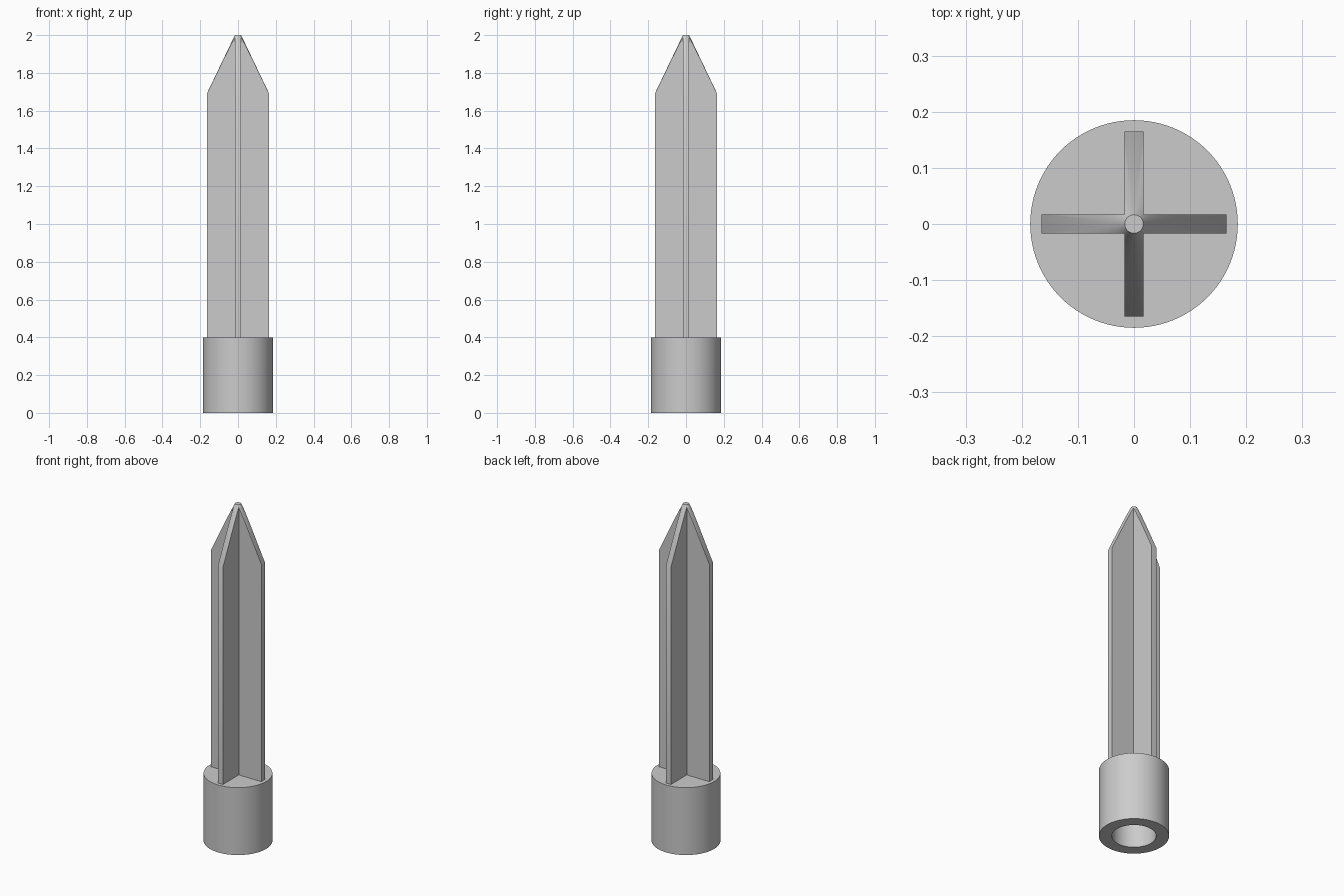
import bpy, bmesh, math

cube = bpy.data.objects.get("Cube")
if cube:
    bpy.data.objects.remove(cube)

COLLAR_R, COLLAR_H = 0.185, 0.4
BORE_R, BORE_DEPTH = 0.117, 0.3
FIN_REACH, FIN_HALF = 0.165, 0.0165
TIP_Z, SHOULDER_Z = 2.0, 1.69

grey = bpy.data.materials.new("plain grey")
grey.use_nodes = True
grey.diffuse_color = (0.6, 0.6, 0.6, 1)
grey.node_tree.nodes["Principled BSDF"].inputs["Base Color"].default_value = grey.diffuse_color


def add_object(name, bm):
    bmesh.ops.recalc_face_normals(bm, faces=bm.faces)
    mesh = bpy.data.meshes.new(name)
    bm.to_mesh(mesh)
    bm.free()
    mesh.materials.append(grey)
    obj = bpy.data.objects.new(name, mesh)
    bpy.context.collection.objects.link(obj)
    return obj


def lathe(name, profile, segments=96):
    """Revolve (radius, z) points about z; both ends lie on the axis."""
    bm = bmesh.new()
    verts = [bm.verts.new((r, 0, z)) for r, z in profile]
    edges = [bm.edges.new(pair) for pair in zip(verts, verts[1:])]
    bmesh.ops.spin(bm, geom=verts + edges, axis=(0, 0, 1), cent=(0, 0, 0),
                   angle=math.tau, steps=segments, use_duplicate=False)
    bmesh.ops.remove_doubles(bm, verts=bm.verts, dist=1e-5)
    return add_object(name, bm)


def smooth(obj):
    bpy.ops.object.select_all(action="DESELECT")
    obj.select_set(True)
    bpy.context.view_layer.objects.active = obj
    bpy.ops.object.shade_smooth_by_angle(angle=math.radians(30))


# Round collar with a blind socket underneath
collar = lathe("collar", [(0, BORE_DEPTH), (BORE_R, BORE_DEPTH), (BORE_R, 0),
                          (COLLAR_R, 0), (COLLAR_R, COLLAR_H), (0, COLLAR_H)])
smooth(collar)

# Cross-shaped shaft: one arm outline turned four times, then extruded
bm = bmesh.new()
outline = []
for turn in range(4):
    c, s = round(math.cos(turn * math.pi / 2)), round(math.sin(turn * math.pi / 2))
    for x, y in ((FIN_REACH, -FIN_HALF), (FIN_REACH, FIN_HALF), (FIN_HALF, FIN_HALF)):
        outline.append(bm.verts.new((x * c - y * s, x * s + y * c, COLLAR_H)))
base = bm.faces.new(outline)
top = bmesh.ops.extrude_face_region(bm, geom=[base])["geom"]
bmesh.ops.translate(bm, vec=(0, 0, TIP_Z + 0.1 - COLLAR_H),
                    verts=[v for v in top if isinstance(v, bmesh.types.BMVert)])
shaft = add_object("cross_shaft", bm)

# Conical point, made by keeping only what lies inside a pointed envelope
slope = (FIN_REACH - FIN_HALF) / (TIP_Z - SHOULDER_Z)
wide_z = SHOULDER_Z - 0.2
wide_r = FIN_REACH + 0.2 * slope
envelope = lathe("point_envelope", [(0, 0.2), (wide_r, 0.2), (wide_r, wide_z),
                                    (FIN_HALF, TIP_Z), (0, TIP_Z)])
cut = shaft.modifiers.new("point", "BOOLEAN")
cut.operation, cut.solver, cut.object = "INTERSECT", "EXACT", envelope
bpy.context.view_layer.objects.active = shaft
bpy.ops.object.modifier_apply(modifier=cut.name)
bpy.data.objects.remove(envelope)
smooth(shaft)
